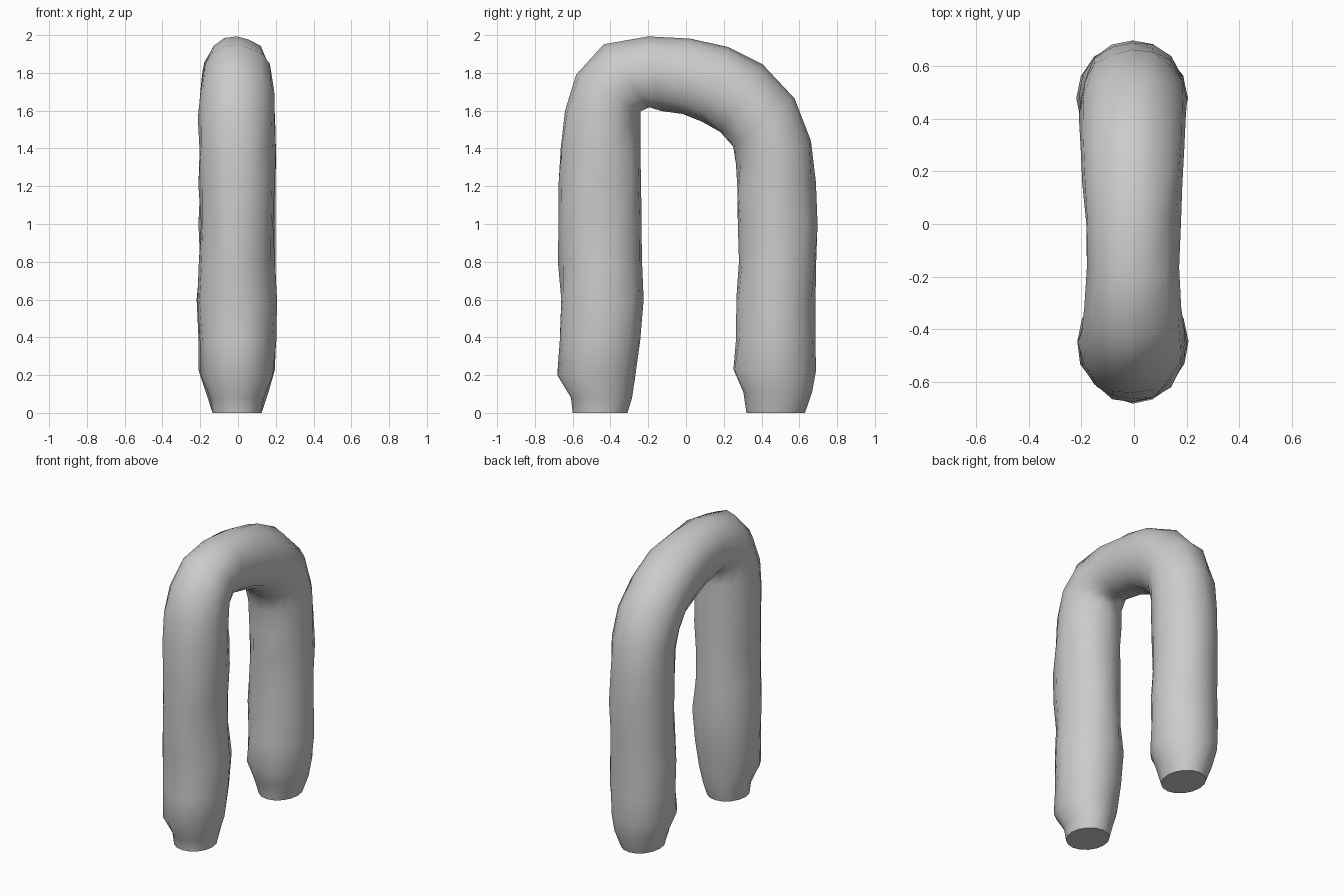
import bpy, bmesh, math, random
from mathutils import Vector

random.seed(4)
SIDES = 16

# Stations along the arch: outer (y, z), inner (y, z), half width in x
STATIONS = [
    (-.60, 0, -.31, 0, .13), (-.61, .08, -.29, .08, .145),
    (-.675, .20, -.275, .20, .19), (-.66, .38, -.245, .38, .20),
    (-.665, .60, -.225, .60, .21), (-.67, .80, -.23, .80, .195),
    (-.68, 1.00, -.235, 1.00, .19), (-.68, 1.20, -.235, 1.20, .20),
    (-.665, 1.40, -.24, 1.38, .20), (-.645, 1.60, -.25, 1.52, .20),
    (-.58, 1.79, -.245, 1.60, .19), (-.43, 1.945, -.20, 1.625, .18),
    (-.20, 1.995, -.13, 1.605, .17), (.02, 1.98, -.02, 1.58, .18),
    (.22, 1.935, .08, 1.54, .19), (.40, 1.84, .18, 1.485, .195),
    (.575, 1.665, .25, 1.41, .20), (.66, 1.44, .27, 1.32, .20),
    (.68, 1.22, .27, 1.18, .20), (.69, 1.00, .28, 1.00, .20),
    (.69, .80, .28, .80, .195), (.685, .60, .27, .60, .205),
    (.69, .40, .265, .40, .20), (.685, .22, .25, .23, .20),
    (.665, .11, .30, .11, .165), (.63, 0, .32, 0, .13),
]

bm = bmesh.new()
rings = []
for i, (yo, zo, yi, zi, rx) in enumerate(STATIONS):
    outer, inner = Vector((0, yo, zo)), Vector((0, yi, zi))
    mid, half = (outer + inner) / 2, (outer - inner) / 2
    mid.x = -.005
    end = i in (0, len(STATIONS) - 1)
    ring = []
    for k in range(SIDES):
        a = 2 * math.pi * k / SIDES
        # Slight lumps on the skin, flat at the feet
        s = 1 if end else 1.01 + random.uniform(-.035, .035)
        ring.append(bm.verts.new(mid + half * math.cos(a) * s
                                 + Vector((rx * math.sin(a) * s, 0, 0))))
    rings.append(ring)

# Skin and foot caps
for a, b in zip(rings, rings[1:]):
    for k in range(SIDES):
        j = (k + 1) % SIDES
        bm.faces.new((a[k], a[j], b[j], b[k]))
bm.faces.new(rings[0])
bm.faces.new(rings[-1])
bmesh.ops.recalc_face_normals(bm, faces=bm.faces)

mesh = bpy.data.meshes.new("arched_tube")
bm.to_mesh(mesh)
bm.free()
tube = bpy.data.objects.new("arched_tube", mesh)
bpy.context.collection.objects.link(tube)
bpy.context.view_layer.objects.active = tube
tube.select_set(True)
bpy.ops.object.shade_smooth_by_angle(angle=math.radians(50))
